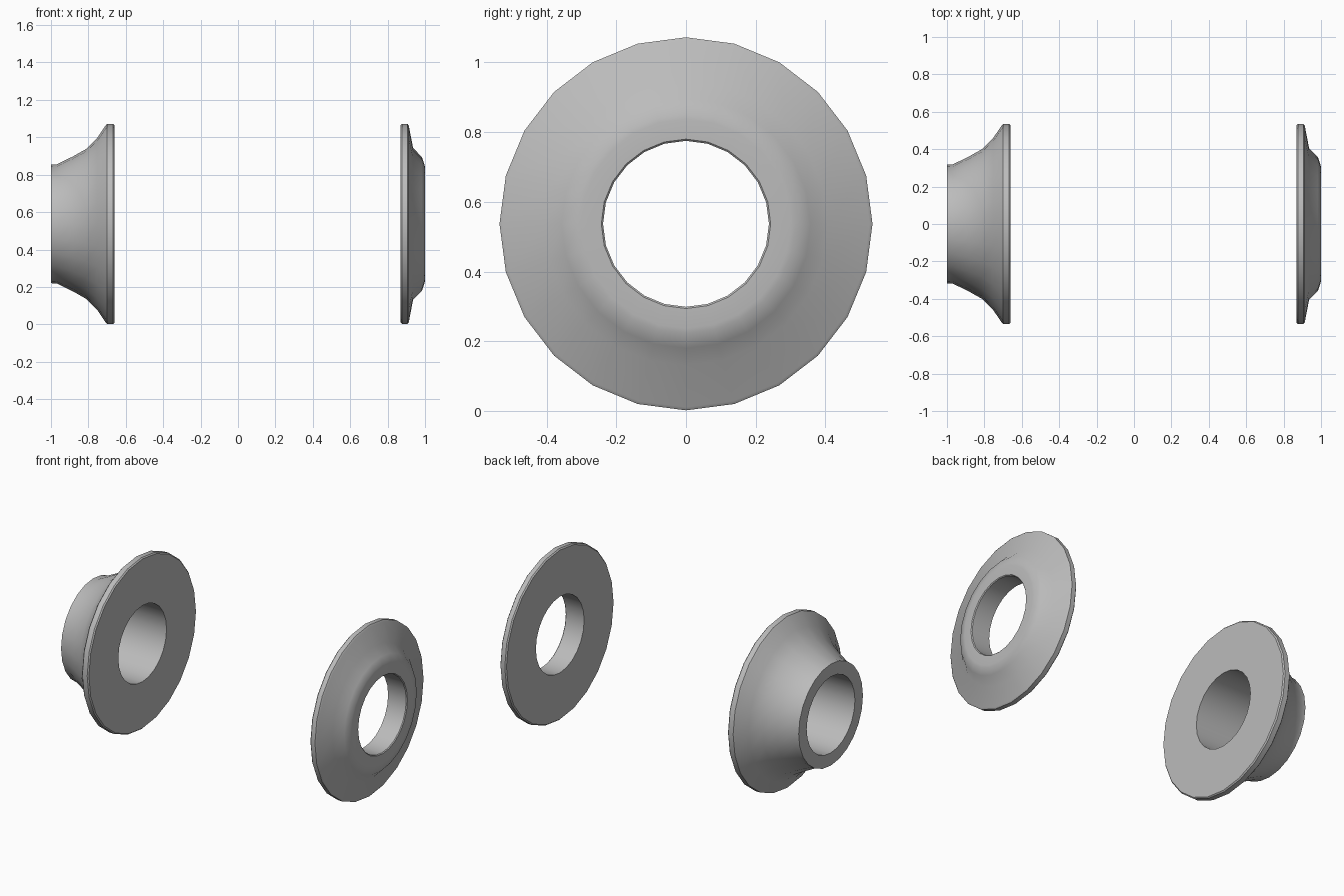
import bpy, bmesh, math

if "Cube" in bpy.data.objects:
    bpy.data.objects.remove(bpy.data.objects["Cube"])

SEGMENTS = 24
CENTRE_Z = 0.537

grey = bpy.data.materials.new("plain grey")
grey.diffuse_color = (0.5, 0.5, 0.5, 1)
grey.use_nodes = True
grey.node_tree.nodes["Principled BSDF"].inputs["Base Color"].default_value = grey.diffuse_color


def ring(name, profile):
    """Revolve a closed (x, radius) profile around the x axis."""
    bm = bmesh.new()
    loops = []
    for i in range(SEGMENTS):
        a = 2 * math.pi * i / SEGMENTS
        loops.append([bm.verts.new((x, r * math.sin(a), CENTRE_Z + r * math.cos(a)))
                      for x, r in profile])
    n = len(profile)
    for i in range(SEGMENTS):
        a, b = loops[i], loops[(i + 1) % SEGMENTS]
        for j in range(n):
            k = (j + 1) % n
            bm.faces.new((a[j], a[k], b[k], b[j]))
    bmesh.ops.recalc_face_normals(bm, faces=bm.faces)
    mesh = bpy.data.meshes.new(name)
    bm.to_mesh(mesh)
    bm.free()
    mesh.materials.append(grey)
    obj = bpy.data.objects.new(name, mesh)
    bpy.context.collection.objects.link(obj)
    bpy.ops.object.select_all(action='DESELECT')
    obj.select_set(True)
    bpy.context.view_layer.objects.active = obj
    bpy.ops.object.shade_smooth_by_angle(angle=math.radians(40))
    return obj


# Tall flared collar with its flange facing inwards
ring("flared_collar", [
    (-1.0, 0.238), (-1.0, 0.317), (-0.968, 0.319), (-0.882, 0.361),
    (-0.813, 0.400), (-0.754, 0.458), (-0.708, 0.526), (-0.700, 0.535),
    (-0.667, 0.535), (-0.660, 0.528), (-0.660, 0.238)])

# Shallow washer with a rounded boss facing outwards
ring("shallow_washer", [
    (0.870, 0.238), (0.870, 0.528), (0.877, 0.535), (0.906, 0.535),
    (0.913, 0.526), (0.936, 0.406), (0.984, 0.357), (0.998, 0.314),
    (1.0, 0.300), (1.0, 0.243), (0.995, 0.238)])
